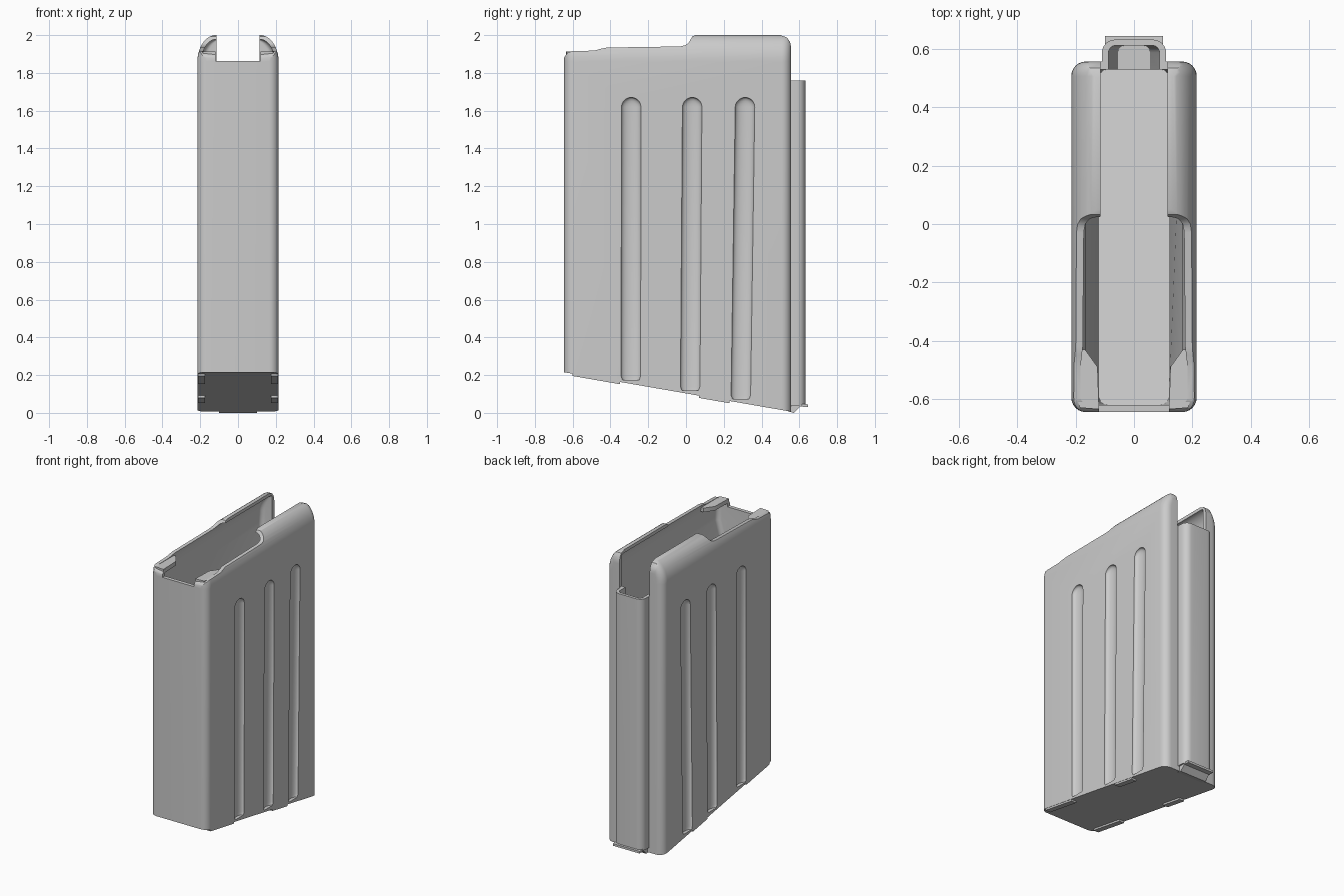
import bpy, bmesh
from math import sin, cos, pi, radians

if "Cube" in bpy.data.objects:
    bpy.data.objects.remove(bpy.data.objects["Cube"])

HW = 0.215


def base_z(y):
    # sloping underside of the box
    return 0.215 - 0.1735 * (y + 0.645)


def loft(name, rings):
    bm = bmesh.new()
    vs = [[bm.verts.new(p) for p in r] for r in rings]
    n = len(vs[0])
    for a, b in zip(vs, vs[1:]):
        for i in range(n):
            j = (i + 1) % n
            bm.faces.new((a[i], a[j], b[j], b[i]))
    bm.faces.new(vs[0])
    bm.faces.new(vs[-1])
    bmesh.ops.recalc_face_normals(bm, faces=bm.faces)
    me = bpy.data.meshes.new(name)
    bm.to_mesh(me)
    bm.free()
    ob = bpy.data.objects.new(name, me)
    bpy.context.collection.objects.link(ob)
    return ob


def rrect(hw, y0, y1, r, z, n=6):
    # rounded rectangle in plan; z is a number or a function of y
    pts = []
    corners = [(hw - r, y1 - r), (-hw + r, y1 - r), (-hw + r, y0 + r), (hw - r, y0 + r)]
    for k, (cx, cy) in enumerate(corners):
        for i in range(n + 1):
            a = pi / 2 * (k + i / n)
            y = cy + r * sin(a)
            pts.append((cx + r * cos(a), y, z(y) if callable(z) else z))
    return pts


def side_prism(name, profile, x0, x1):
    return loft(name, [[(x, y, z) for y, z in profile] for x in (x0, x1)])


def box(name, hw, y0, y1, z0, z1):
    return side_prism(name, [(y0, z0), (y1, z0), (y1, z1), (y0, z1)], -hw, hw)


def boolean(target, tool, op):
    m = target.modifiers.new(op, 'BOOLEAN')
    m.operation, m.solver, m.object = op, 'EXACT', tool
    bpy.context.view_layer.objects.active = target
    bpy.ops.object.modifier_apply(modifier=m.name)
    bpy.data.objects.remove(tool)


def smooth(ob, angle=35):
    bpy.ops.object.select_all(action='DESELECT')
    ob.select_set(True)
    bpy.context.view_layer.objects.active = ob
    bpy.ops.object.shade_smooth_by_angle(angle=radians(angle))


# main box with side walls curling in at the top
arc = [pi / 2 * i / 10 for i in range(11)]
rings = [rrect(HW, -0.645, 0.557, 0.05, -0.1)]
rings += [rrect(0.115 + 0.1 * cos(t), -0.645, 0.557, 0.05, 1.86 + 0.141 * sin(t)) for t in arc]
shell = loft("box_shell", rings)

# trim to the side outline
outline = [(-0.7, base_z(-0.7)), (0.7, base_z(0.7)), (0.556, 1.94), (0.55, 1.965), (0.535, 1.987),
           (0.5, 2.0), (0.05, 2.0), (0.033, 1.993), (0.018, 1.965), (0.0, 1.948), (-0.03, 1.94),
           (-0.42, 1.934), (-0.45, 1.928), (-0.485, 1.918), (-0.605, 1.915), (-0.63, 1.904),
           (-0.643, 1.885), (-0.7, 1.75)]
boolean(shell, side_prism("trim", outline, -0.5, 0.5), 'INTERSECT')

# narrow rear spine
boolean(shell, loft("spine", [rrect(0.11, 0.4, 0.632, 0.045, 0.1 - 0.06),
                              rrect(0.11, 0.4, 0.632, 0.045, 1.76)]), 'UNION')

# tapered inside with the open top
cav = [rrect(0.12, -0.62, 0.53, 0.03, lambda y: base_z(y) + 0.03),
       rrect(0.165, -0.62, 0.53, 0.03, 1.66),
       rrect(0.193, -0.62, 0.53, 0.03, 1.76)]
cav += [rrect(0.115 + 0.078 * cos(t), -0.62, 0.53, 0.03, 1.86 + 0.118 * sin(t)) for t in arc]
cav.append(rrect(0.115, -0.62, 0.53, 0.03, 2.2))
boolean(shell, loft("cavity", cav), 'DIFFERENCE')
boolean(shell, loft("spine_slot", [rrect(0.055, 0.45, 0.612, 0.025, 0.12),
                                   rrect(0.09, 0.45, 0.612, 0.025, 1.9)]), 'DIFFERENCE')

# front and rear notches
boolean(shell, box("front_notch", 0.12, -0.75, -0.5, 1.862, 2.3), 'DIFFERENCE')
boolean(shell, box("rear_notch", 0.115, 0.4, 0.75, 1.76, 2.3), 'DIFFERENCE')

# three pressed grooves per side, rounded at both ends
for y_top, y_bot in ((-0.29, -0.292), (0.033, 0.022), (0.313, 0.29)):
    z0, z1 = base_z(y_bot) + 0.02, 1.67
    levels = [(z0, 0.85), (z0 + 0.02, 1.0)]
    levels += [(z1 - 0.05 + 0.05 * sin(a), max(cos(a), 0.08)) for a in arc[::2]]
    for s in (-1, 1):
        rr = []
        for z, k in levels:
            cy = y_bot + (y_top - y_bot) * (z - z0) / (z1 - z0)
            rr.append([(s * (HW + 0.001) + 0.026 * k ** 0.5 * cos(2 * pi * i / 24),
                        cy + 0.052 * k * sin(2 * pi * i / 24), z) for i in range(24)])
        boolean(shell, loft("groove", rr), 'DIFFERENCE')
smooth(shell)

# front corner ledges and folded tabs under the floor
for s, side in ((-1, "left"), (1, "right")):
    plan = [(0.12, -0.635), (0.185, -0.63), (0.195, -0.6), (0.192, -0.43), (0.168, -0.43), (0.125, -0.49)]
    ledge = loft("front_ledge_" + side, [[(s * x, y, z) for x, y in plan] for z in (1.885, 1.913)])
    smooth(ledge)
    for y0, y1 in ((-0.6, -0.35), (0.07, 0.23)):
        prof = [(y0, base_z(y0) + 0.005), (y1, base_z(y1) + 0.005),
                (y1, base_z(y1) - 0.012), (y0, base_z(y0) - 0.012)]
        smooth(side_prism("floor_tab_" + side, prof, s * 0.175, s * 0.213))

# rear lip of the floor plate
lip = side_prism("rear_floor_lip", [(0.53, 0.03), (0.53, base_z(0.53)), (0.57, 0.0), (0.605, 0.034),
                                    (0.645, 0.03), (0.645, 0.045), (0.6, 0.05)], -0.1, 0.1)
smooth(lip)
